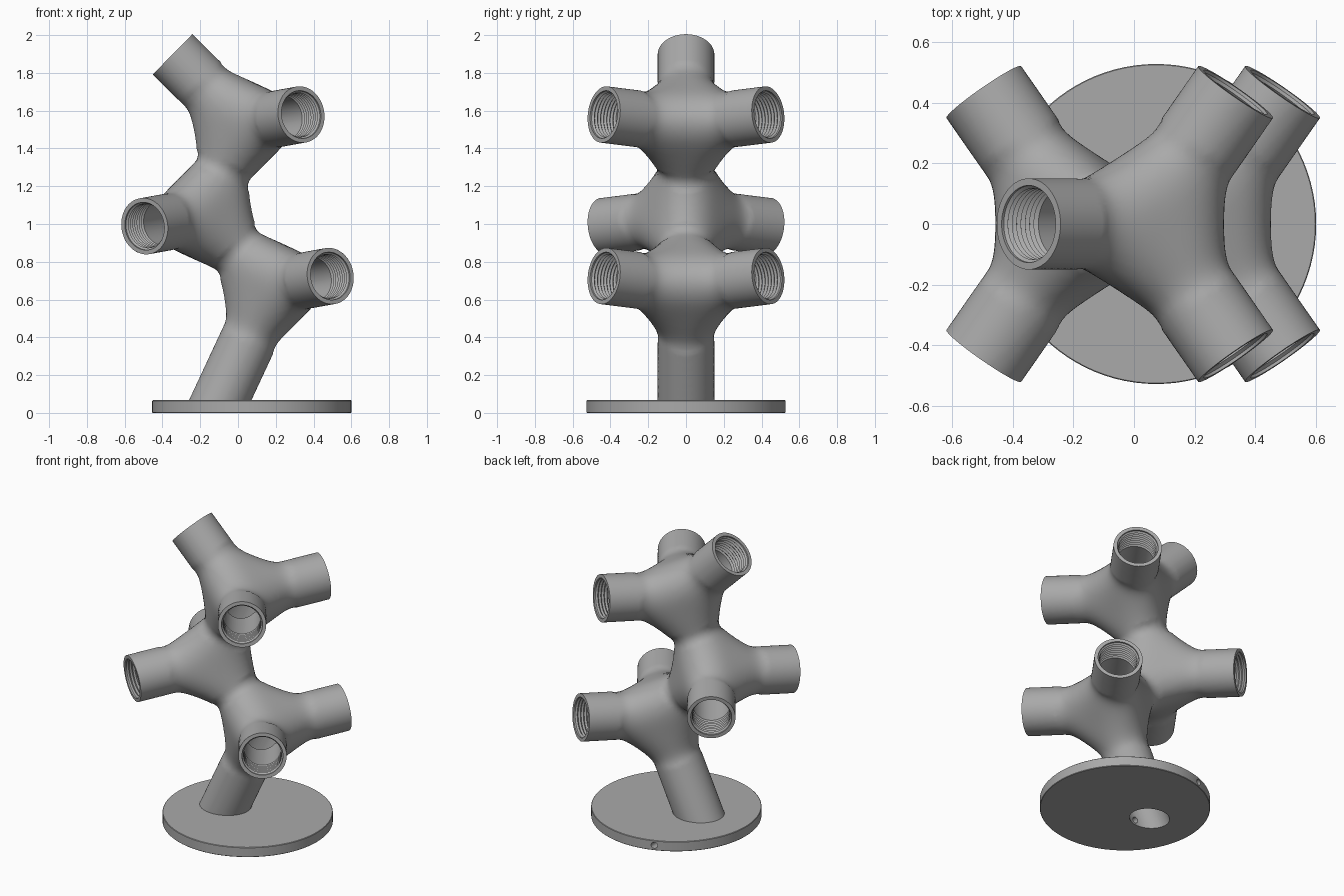
import bpy, bmesh, math
from mathutils import Vector, Matrix

old = bpy.data.objects.get("Cube")
if old:
    bpy.data.objects.remove(old, do_unlink=True)

grey = bpy.data.materials.new("satin_grey")
grey.use_nodes = True
grey.diffuse_color = (0.4, 0.4, 0.4, 1)
grey.node_tree.nodes["Principled BSDF"].inputs["Base Color"].default_value = grey.diffuse_color

TUBE, BORE, LENGTH, BLEND = 0.15, 0.117, 0.532, 0.177

# Skeleton: three joints in a zigzag, each with four evenly spread directions
def in_plane(degrees):
    a = math.radians(degrees)
    return Vector((math.cos(a), 0, math.sin(a)))

half = math.radians(54.74)
out = in_plane(10.25)
sides = [out * math.cos(half) + Vector((0, s * math.sin(half), 0)) for s in (-1, 1)]
stem, link = in_plane(245), in_plane(135.5)
lower = Vector((0.187, 0, 0.67))
middle = lower + link * LENGTH
upper = middle - stem * LENGTH

joints = [(j, [d * s for d in sides + [stem, link]])
          for j, s in ((lower, 1), (middle, -1), (upper, 1))]
sockets = [(j, d) for j, dirs in joints for d in dirs[:2]] + [(upper, link)]
plain = [(lower, stem, 0.95), (lower, link, LENGTH), (middle, -stem, LENGTH)]
tubes = [(j, d, LENGTH + 0.05) for j, d in sockets] + plain


def new_object(name, bm):
    mesh = bpy.data.meshes.new(name)
    bm.to_mesh(mesh)
    bm.free()
    mesh.materials.append(grey)
    ob = bpy.data.objects.new(name, mesh)
    bpy.context.collection.objects.link(ob)
    return ob


def lathe(name, profile, origin, axis, steps=56):
    """Spin (radius, height) points into a closed solid along an axis."""
    bm = bmesh.new()
    vs = [bm.verts.new((r, 0, h)) for r, h in profile]
    es = [bm.edges.new(p) for p in zip(vs, vs[1:])]
    bmesh.ops.spin(bm, geom=vs + es, cent=(0, 0, 0), axis=(0, 0, 1),
                   angle=math.tau, steps=steps)
    bmesh.ops.remove_doubles(bm, verts=bm.verts, dist=1e-5)
    bmesh.ops.recalc_face_normals(bm, faces=bm.faces)
    turn = axis.to_track_quat("Z", "Y").to_matrix().to_4x4()
    bm.transform(Matrix.Translation(origin) @ turn)
    return new_object(name, bm)


def rod(name, radius, start, end, origin, axis):
    return lathe(name, [(0, start), (radius, start), (radius, end), (0, end)], origin, axis)


def bake(ob):
    """Apply all modifiers."""
    deps = bpy.context.evaluated_depsgraph_get()
    mesh = bpy.data.meshes.new_from_object(ob.evaluated_get(deps))
    ob.modifiers.clear()
    ob.data = mesh


def cut(ob, cutters):
    for c in cutters:
        m = ob.modifiers.new("cut", "BOOLEAN")
        m.operation, m.solver, m.object = "DIFFERENCE", "MANIFOLD", c
    bake(ob)


# Blended distance to the tubes, slightly hollowed between each three directions
def distance(p):
    nearest, total = BLEND, 0.0
    near = 9.0
    for start, d, length in tubes:
        v = p - start
        t = min(max(v.dot(d), 0.0), length)
        dist = (v - d * t).length - TUBE
        near = min(near, dist)
        if dist < BLEND:
            total += (BLEND - dist) ** 2
    f = max(nearest, near) - math.sqrt(total)
    for joint, dirs in joints:
        v = p - joint
        if 0.05 < v.length < 0.35:
            for d in dirs:
                m = (-v.dot(d) / v.length - 0.577) / 0.423
                if m > 0:
                    f += 0.046 * m * m
    return f


def settle(verts):
    e = 0.001
    axes = [Vector((e, 0, 0)), Vector((0, e, 0)), Vector((0, 0, e))]
    for v in verts:
        f = distance(v.co)
        g = Vector([(distance(v.co + a) - f) / e for a in axes])
        if g.length > 0.2:
            step = g * (f / g.length_squared)
            if step.length > 0.06:
                step *= 0.06 / step.length
            v.co -= step


# Branching frame: rough tubes merged, then settled onto the blended surface
bm = bmesh.new()
for start, d, length in tubes:
    part = rod("rough", TUBE + 0.02, -0.1, length + 0.1, start, d)
    bm.from_mesh(part.data)
    bpy.data.objects.remove(part)
frame = new_object("branching_frame", bm)
remesh = frame.modifiers.new("merge", "REMESH")
remesh.mode, remesh.voxel_size = "VOXEL", 0.021
bake(frame)
bm = bmesh.new()
bm.from_mesh(frame.data)
for i in range(4):
    if i < 3:
        bmesh.ops.smooth_vert(bm, verts=bm.verts, factor=0.5,
                              use_axis_x=True, use_axis_y=True, use_axis_z=True)
    settle(bm.verts)
bm.to_mesh(frame.data)
bm.free()

# Bores: threaded sockets that also trim the open ends, and plain channels
round_end = [(0, -BORE), (BORE * 0.7, -BORE * 0.7), (BORE, 0)]
pitch, turns = 0.02, 8
thread = []
for i in range(turns, 0, -1):
    thread += [(BORE, LENGTH - i * pitch), (BORE + 0.01, LENGTH - (i - 0.5) * pitch)]
flare = [(BORE + 0.01, LENGTH), (0.25, LENGTH), (0.25, LENGTH + 0.4), (0, LENGTH + 0.4)]
cutters = [lathe("socket_cutter", round_end + thread + flare, j, d) for j, d in sockets]
channels = [lathe("channel_cutter", round_end + [(BORE, n), (0, n)], j, d) for j, d, n in plain]
floor = rod("floor_cutter", 1.5, -1, 0.06, Vector(), Vector((0, 0, 1)))
cut(frame, cutters + channels + [floor])

# Round base plate with the stem channel and a small cable hole from the back
plate_profile = [(0, 0), (0.524, 0), (0.527, 0.003), (0.527, 0.064), (0.524, 0.067), (0, 0.067)]
plate = lathe("base_plate", plate_profile, Vector((0.073, 0, 0)), Vector((0, 0, 1)), 96)
cable = rod("cable_cutter", 0.02, -0.16, 0.7, Vector((-0.107, 0, 0.034)), Vector((0, 1, 0)))
cut(plate, [channels[0], cable])

for c in cutters + channels + [floor, cable]:
    bpy.data.objects.remove(c, do_unlink=True)

# Smooth shading with sharp rims
for ob in (frame, plate):
    bpy.ops.object.select_all(action="DESELECT")
    ob.select_set(True)
    bpy.context.view_layer.objects.active = ob
    bpy.ops.object.shade_smooth_by_angle(angle=math.radians(30))
